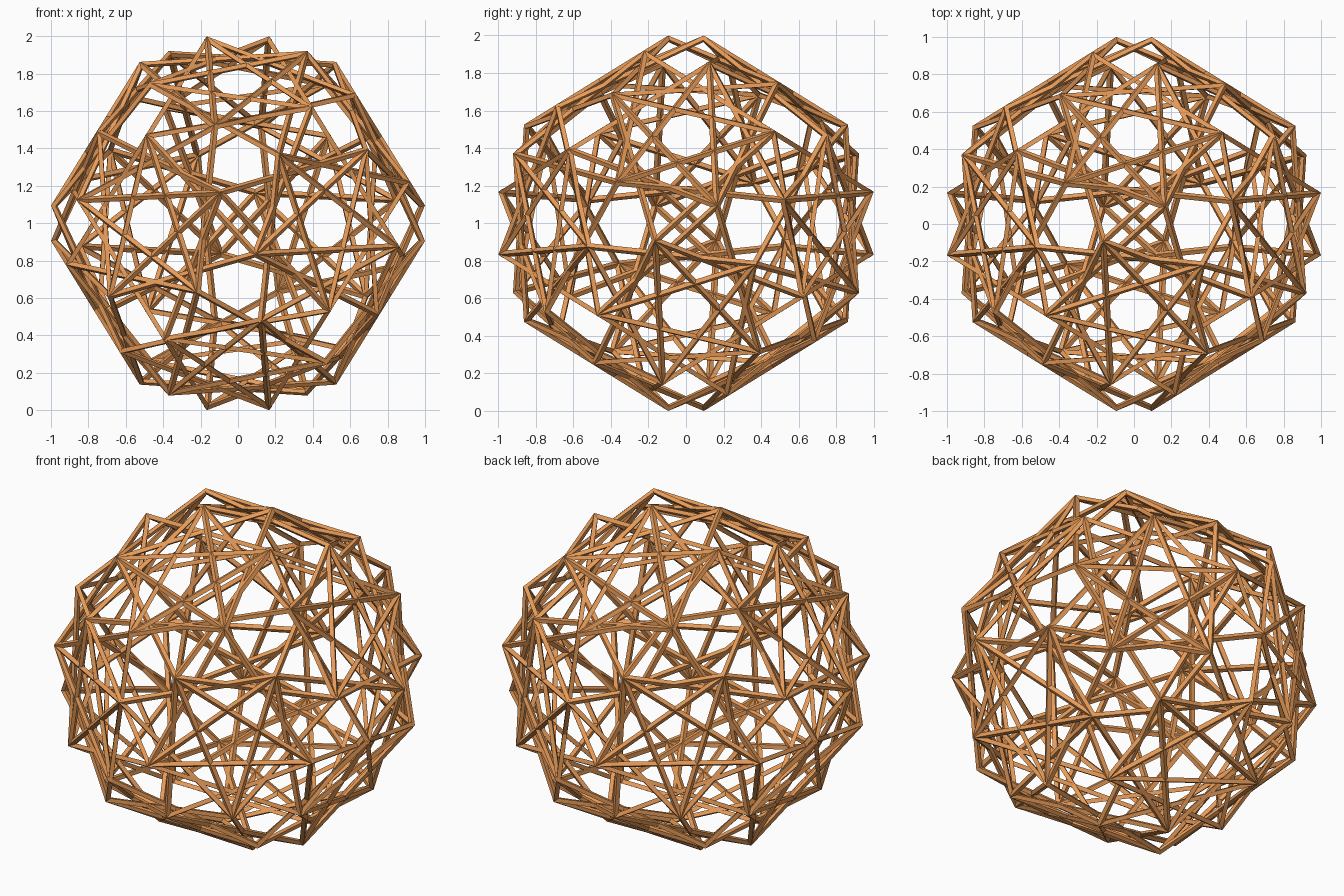
import bpy, bmesh
from math import radians
from mathutils import Matrix, Vector

if "Cube" in bpy.data.objects:
    bpy.data.objects.remove(bpy.data.objects["Cube"])

T = 0.018                                   # half thickness of a strut
SEED = Vector((0.16417, 0.09346, 0.98201))  # one corner on the unit sphere
STAR_AXIS = Vector((0, 0.52573, 0.85065))
PENT_AXIS = Vector((0.85065, 0, 0.52573))
TRI_AXIS = Vector((-0.35682, 0, 0.93417))


def rot(deg, axis):
    return Matrix.Rotation(radians(deg), 3, axis)


# the 60 icosahedral rotations: 5 x 3 x 4
group = []
for k in range(5):
    for c in range(3):
        for flip in ((1, 1, 1), (1, -1, -1), (-1, 1, -1), (-1, -1, 1)):
            group.append(rot(72 * k, STAR_AXIS) @ rot(120 * c, Vector((1, 1, 1)))
                         @ Matrix.Diagonal(flip))

# neighbours of the seed corner: along a star, a pentagon and a triangle
neighbours = [rot(144, STAR_AXIS) @ SEED,
              rot(72, PENT_AXIS) @ SEED,
              rot(120, TRI_AXIS) @ SEED]

bm = bmesh.new()


def strut(a, b):
    """Diamond-section bar with one ridge facing outward."""
    side = (b - a).cross(a + b).normalized() * T
    rings = []
    for p in (a, b):
        pts = (p * (1 + T), p + side, p * (1 - T), p - side)
        rings.append([bm.verts.new(q + Vector((0, 0, 1))) for q in pts])
    r, s = rings
    for i in range(4):
        j = (i + 1) % 4
        bm.faces.new((r[i], r[j], s[j], s[i]))
    bm.faces.new(r[::-1])
    bm.faces.new(s)


for g in group:
    for n in neighbours:
        strut(g @ SEED, g @ n)
bmesh.ops.recalc_face_normals(bm, faces=bm.faces[:])

mesh = bpy.data.meshes.new("strut_frame")
bm.to_mesh(mesh)
bm.free()
frame = bpy.data.objects.new("strut_frame", mesh)
bpy.context.collection.objects.link(frame)

# orange wood colour
wood = bpy.data.materials.new("orange_wood")
wood.diffuse_color = (0.8, 0.33, 0.1, 1)
wood.use_nodes = True
wood.node_tree.nodes["Principled BSDF"].inputs["Base Color"].default_value = wood.diffuse_color
mesh.materials.append(wood)
